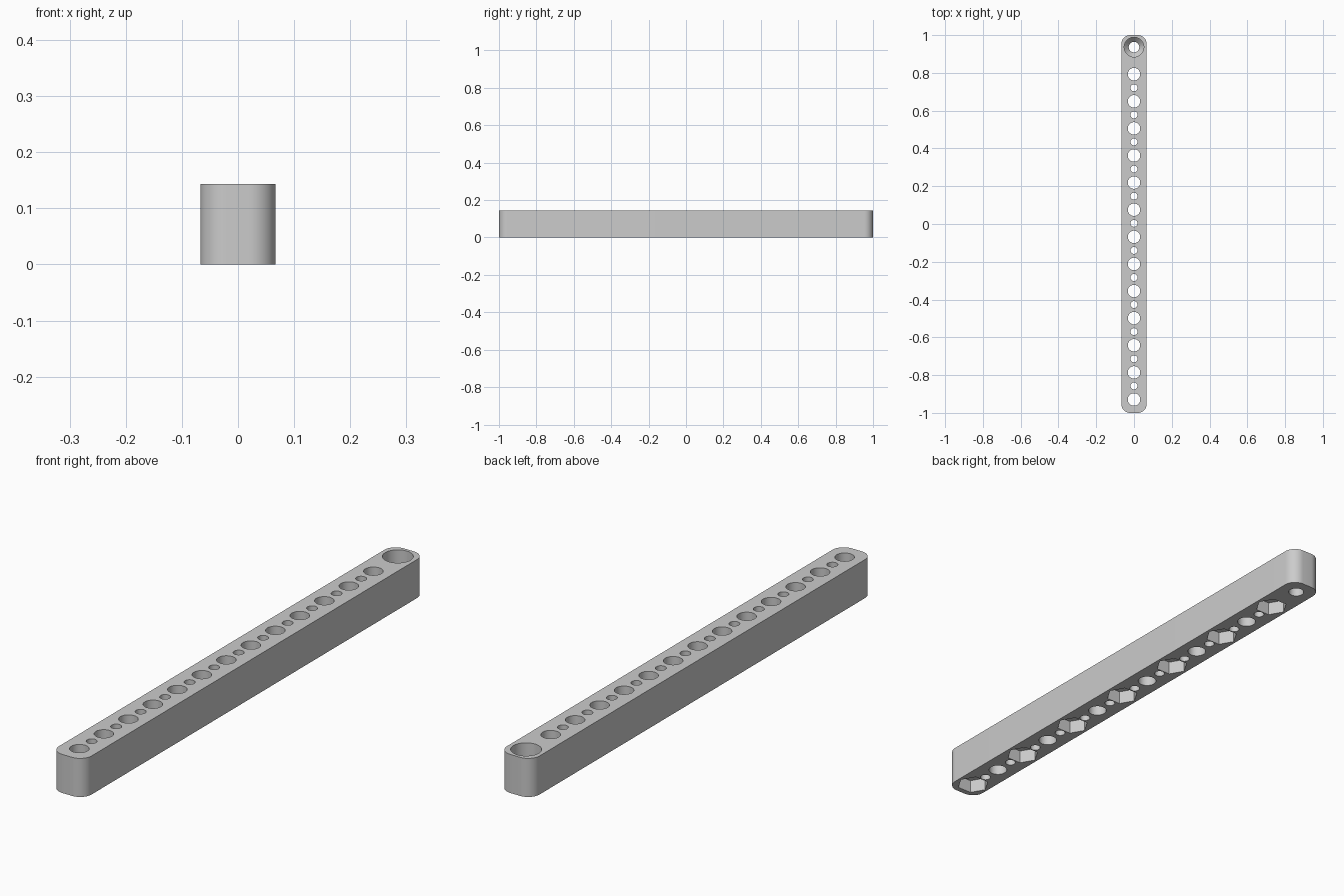
import bpy
import bmesh
import math
from mathutils import Matrix

old = bpy.data.objects.get("Cube")
if old:
    bpy.data.objects.remove(old, do_unlink=True)

WIDTH, LENGTH, HEIGHT = 0.134, 2.0, 0.143
PITCH, FIRST, COUNT = 0.1435, -0.929, 13

grey = bpy.data.materials.new("light_grey")
grey.use_nodes = True
grey.diffuse_color = (0.6, 0.6, 0.6, 1)
grey.node_tree.nodes["Principled BSDF"].inputs["Base Color"].default_value = (0.6, 0.6, 0.6, 1)


def make_object(name, bm):
    bmesh.ops.recalc_face_normals(bm, faces=bm.faces)
    mesh = bpy.data.meshes.new(name)
    bm.to_mesh(mesh)
    bm.free()
    mesh.materials.append(grey)
    obj = bpy.data.objects.new(name, mesh)
    bpy.context.collection.objects.link(obj)
    return obj


def turned(bm, y, profile, sides):
    """Closed turned solid at (0, y) from (radius, z) pairs."""
    rings = []
    for r, z in profile:
        angles = [2 * math.pi * i / sides for i in range(sides)]
        rings.append([bm.verts.new((r * math.cos(a), y + r * math.sin(a), z)) for a in angles])
    for low, high in zip(rings, rings[1:]):
        for i in range(sides):
            j = (i + 1) % sides
            bm.faces.new((low[i], low[j], high[j], high[i]))
    bm.faces.new(rings[0][::-1])
    bm.faces.new(rings[-1])


# Bar with rounded vertical corners
bm = bmesh.new()
bmesh.ops.create_cube(bm, size=1, matrix=Matrix.Translation((0, 0, HEIGHT / 2))
                      @ Matrix.Diagonal((WIDTH, LENGTH, HEIGHT, 1)))
corners = [e for e in bm.edges if abs(e.verts[0].co.z - e.verts[1].co.z) > 0.1]
bmesh.ops.bevel(bm, geom=corners, offset=0.047, segments=12, profile=0.5, affect='EDGES')
bar = make_object("perforated_bar", bm)

# Through holes: large ones, small ones between, and a countersunk end hole
bm = bmesh.new()
for i in range(COUNT):
    y = FIRST + i * PITCH
    turned(bm, y, [(0.033, -0.1), (0.033, 0.25)], 48)
    if i < COUNT - 1:
        turned(bm, y + PITCH / 2, [(0.0185, -0.1), (0.0185, 0.25)], 32)
turned(bm, FIRST + COUNT * PITCH,
       [(0.028, -0.1), (0.028, 0.04), (0.052, 0.065), (0.052, 0.25)], 48)
holes = make_object("hole_cutter", bm)

# Hexagonal nut pockets under every second large hole
bm = bmesh.new()
for i in range(0, COUNT, 2):
    turned(bm, FIRST + i * PITCH, [(0.058, -0.1), (0.058, 0.05)], 6)
pockets = make_object("nut_pocket_cutter", bm)

bpy.ops.object.select_all(action='DESELECT')
bar.select_set(True)
bpy.context.view_layer.objects.active = bar
for cutter in (holes, pockets):
    cutter.hide_render = True
    cut = bar.modifiers.new(cutter.name, 'BOOLEAN')
    cut.operation = 'DIFFERENCE'
    cut.solver = 'EXACT'
    cut.object = cutter
    bpy.ops.object.modifier_apply(modifier=cut.name)
    bpy.data.objects.remove(cutter, do_unlink=True)

bpy.ops.object.shade_smooth_by_angle(angle=math.radians(30))
